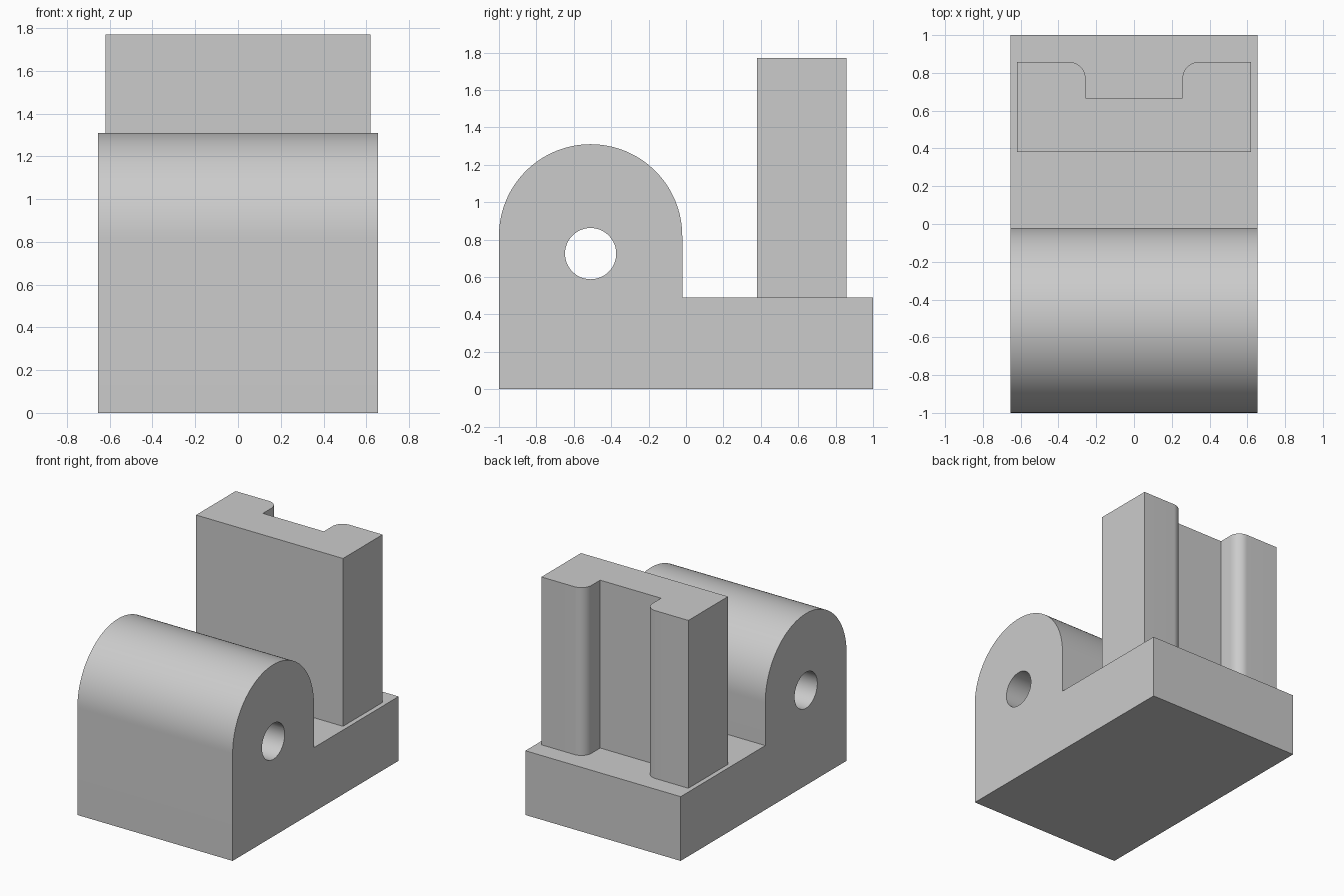
import bpy
import bmesh
from math import cos, sin, pi, radians
from mathutils import Vector

cube = bpy.data.objects.get("Cube")
if cube:
    bpy.data.objects.remove(cube, do_unlink=True)

# Single plain grey material
grey = bpy.data.materials.new("light grey")
grey.use_nodes = True
colour = (0.6, 0.6, 0.6, 1)
grey.diffuse_color = colour
grey.node_tree.nodes["Principled BSDF"].inputs["Base Color"].default_value = colour


def arc(cx, cy, r, start, end, steps):
    angles = [radians(start + (end - start) * i / steps) for i in range(steps + 1)]
    return [(cx + r * cos(a), cy + r * sin(a)) for a in angles]


def prism(name, outline, place, direction):
    """Extrude a closed outline along a direction."""
    bm = bmesh.new()
    face = bm.faces.new([bm.verts.new(place(a, b)) for a, b in outline])
    result = bmesh.ops.extrude_face_region(bm, geom=[face], use_keep_orig=True)
    moved = [v for v in result["geom"] if isinstance(v, bmesh.types.BMVert)]
    bmesh.ops.translate(bm, verts=moved, vec=Vector(direction))
    bmesh.ops.recalc_face_normals(bm, faces=bm.faces)
    mesh = bpy.data.meshes.new(name)
    bm.to_mesh(mesh)
    bm.free()
    mesh.materials.append(grey)
    obj = bpy.data.objects.new(name, mesh)
    bpy.context.collection.objects.link(obj)
    return obj


def smooth(obj):
    bpy.ops.object.select_all(action="DESELECT")
    obj.select_set(True)
    bpy.context.view_layer.objects.active = obj
    bpy.ops.object.shade_smooth_by_angle(angle=radians(30))


# Base block with rounded lug, profile in the y-z plane
half_width, base_top = 0.655, 0.49
lug_y, lug_z, lug_r = -0.51, 0.82, 0.49
profile = [(-1, 0), (1, 0), (1, base_top), (lug_y + lug_r, base_top)]
profile += arc(lug_y, lug_z, lug_r, 0, 180, 64)
body = prism("base_with_lug", profile,
             lambda y, z: (-half_width, y, z), (2 * half_width, 0, 0))

# Pin hole through the lug
hole = prism("pin_hole_cutter", arc(lug_y, 0.725, 0.137, 0, 352.5, 47),
             lambda y, z: (-1, y, z), (2, 0, 0))
hole.hide_render = True
cut = body.modifiers.new("pin hole", "BOOLEAN")
cut.operation = "DIFFERENCE"
cut.solver = "EXACT"
cut.object = hole
bpy.context.view_layer.objects.active = body
bpy.ops.object.modifier_apply(modifier=cut.name)
bpy.data.objects.remove(hole, do_unlink=True)
smooth(body)

# Upright with a rounded-lip channel down its back, profile in the x-y plane
front, back, floor, slot, lip = 0.38, 0.857, 0.667, 0.257, 0.085
right_half = [(0.62, front), (0.62, back)]
right_half += arc(slot + lip, back - lip, lip, 90, 180, 16)
right_half += [(slot, floor)]
outline = right_half + [(-x, y) for x, y in reversed(right_half)]
upright = prism("channelled_upright", outline,
                lambda x, y: (x, y, base_top), (0, 0, 1.77 - base_top))
smooth(upright)
